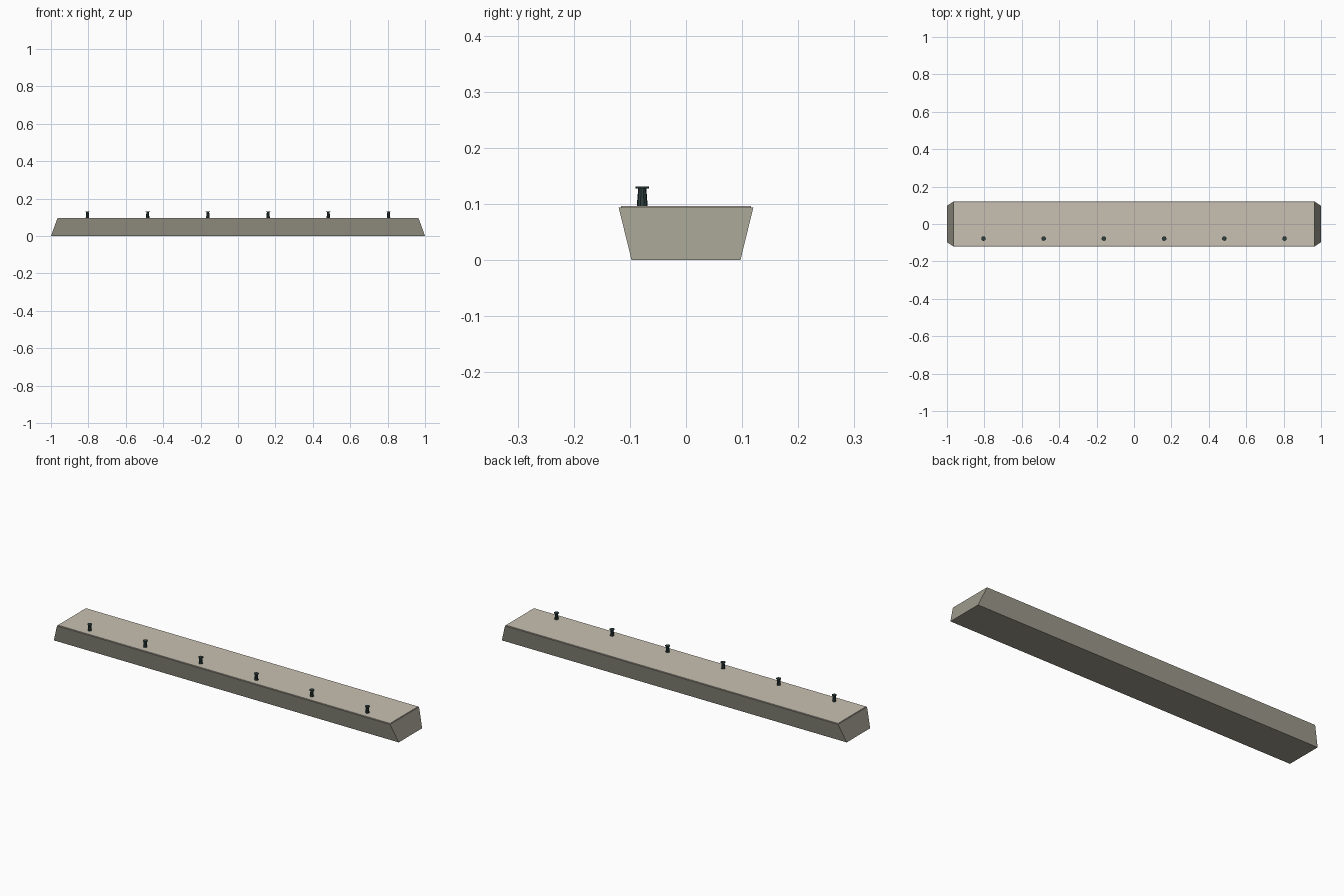
import bpy, bmesh, math

if "Cube" in bpy.data.objects:
    bpy.data.objects.remove(bpy.data.objects["Cube"])


def srgb(r, g, b):
    f = lambda c: c / 12.92 if c <= 0.04045 else ((c + 0.055) / 1.055) ** 2.4
    return (f(r / 255), f(g / 255), f(b / 255), 1.0)


def material(name, rgb):
    m = bpy.data.materials.new(name)
    m.diffuse_color = srgb(*rgb)
    m.use_nodes = True
    m.node_tree.nodes["Principled BSDF"].inputs["Base Color"].default_value = m.diffuse_color
    return m


stone = material("grey stone", (158, 155, 141))
paving = material("pale paving", (200, 192, 178))
iron = material("dark iron", (46, 62, 62))


def finish(name, bm, mat):
    bmesh.ops.recalc_face_normals(bm, faces=bm.faces)
    me = bpy.data.meshes.new(name)
    bm.to_mesh(me)
    bm.free()
    me.materials.append(mat)
    ob = bpy.data.objects.new(name, me)
    bpy.context.collection.objects.link(ob)
    return ob


def tapered_block(name, mat, z0, z1, bottom, top):
    """Box whose bottom and top have their own half sizes."""
    bm = bmesh.new()
    bmesh.ops.create_cube(bm, size=2)
    for v in bm.verts:
        hx, hy = top if v.co.z > 0 else bottom
        v.co = (v.co.x * hx, v.co.y * hy, z1 if v.co.z > 0 else z0)
    return finish(name, bm, mat)


def cone(bm, r0, r1, z0, z1, x, y, sides=10):
    ret = bmesh.ops.create_cone(bm, cap_ends=True, segments=sides,
                                radius1=r0, radius2=r1, depth=z1 - z0)
    bmesh.ops.translate(bm, verts=ret["verts"], vec=(x, y, (z0 + z1) / 2))


# Quay wall: sides lean outward, ends lean inward
tapered_block("quay_wall", stone, 0, 0.094, (1.0, 0.097), (0.966, 0.12))

# Paved deck, slightly inset
tapered_block("paved_deck", paving, 0.093, 0.097, (0.963, 0.116), (0.963, 0.116))

# Row of mooring bollards along the front edge
for i in range(6):
    x = -0.805 + i * 0.322
    bm = bmesh.new()
    cone(bm, 0.0098, 0.0072, 0.096, 0.128, x, -0.078)
    cone(bm, 0.0122, 0.0122, 0.1275, 0.131, x, -0.078)
    finish(f"bollard_{i + 1}", bm, iron)
